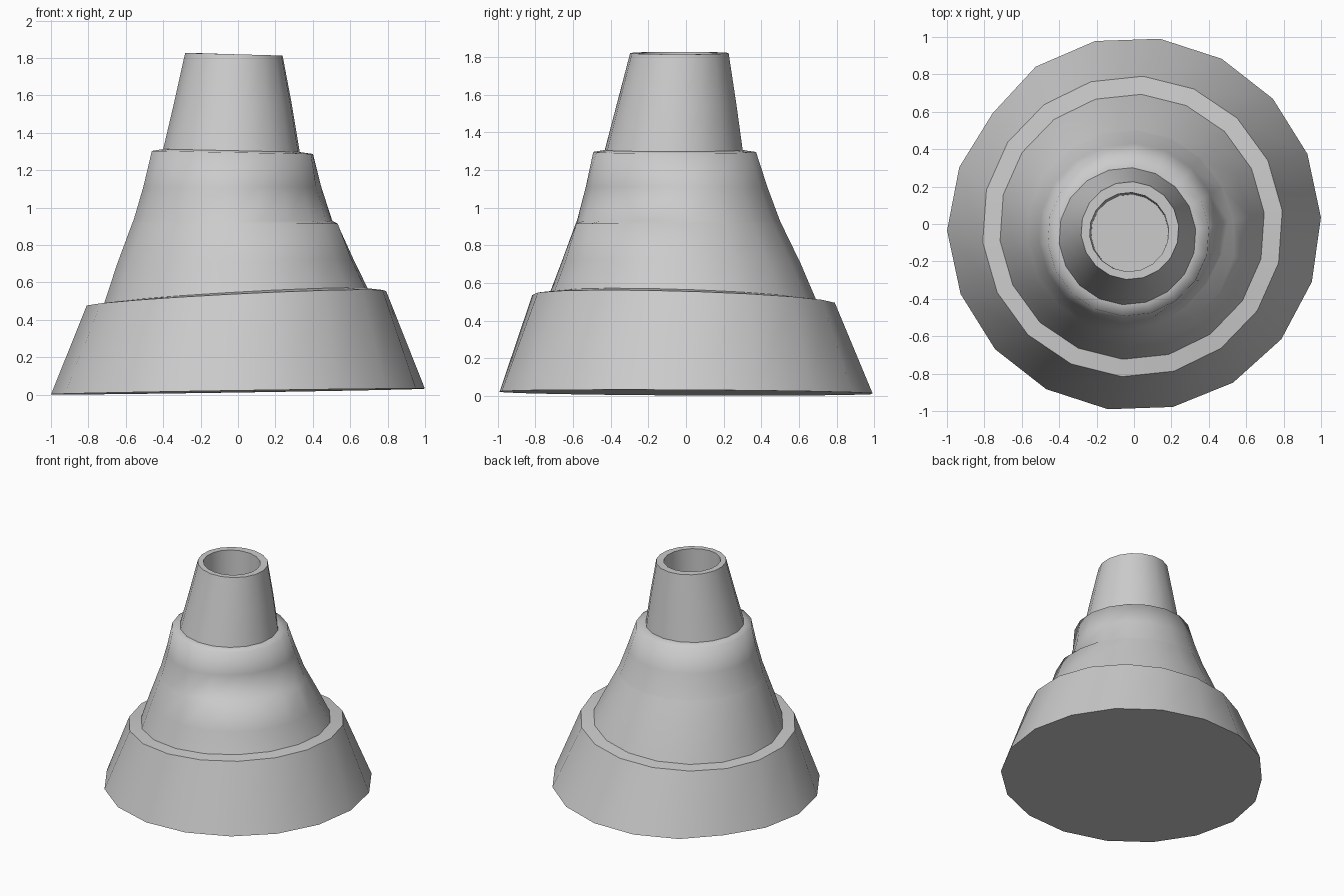
import bpy, bmesh
from math import sin, cos, radians

if "Cube" in bpy.data.objects:
    bpy.data.objects.remove(bpy.data.objects["Cube"])

SIDES = 18


def ring(cx, cy, r, z, phase=6, tilt=0.0, direction=0, shape=None):
    """One slightly tilted, optionally dented ring of points."""
    pts = []
    for i in range(SIDES):
        d = phase + i * 360 / SIDES
        a = radians(d)
        rr = r * (shape(d) if shape else 1)
        pts.append((cx + rr * cos(a), cy + rr * sin(a),
                    z + tilt * cos(a - radians(direction))))
    return pts


def loft(name, rings, cap_start=False, cap_end=False, angle=40):
    bm = bmesh.new()
    loops = [[bm.verts.new(p) for p in r] for r in rings]
    for lo, hi in zip(loops, loops[1:]):
        for i in range(SIDES):
            j = (i + 1) % SIDES
            bm.faces.new((lo[i], lo[j], hi[j], hi[i]))
    if cap_start:
        bm.faces.new(loops[0][::-1])
    if cap_end:
        bm.faces.new(loops[-1])
    mesh = bpy.data.meshes.new(name)
    bm.to_mesh(mesh)
    bm.free()
    obj = bpy.data.objects.new(name, mesh)
    bpy.context.collection.objects.link(obj)
    bpy.ops.object.select_all(action='DESELECT')
    obj.select_set(True)
    bpy.context.view_layer.objects.active = obj
    bpy.ops.object.shade_smooth_by_angle(angle=radians(angle))
    return obj


def quarter(amount):
    """Push the front right quarter in or out by a fraction."""
    def f(d):
        off = abs((d - 322 + 180) % 360 - 180)
        return 1 + amount * max(0, cos(radians(min(90, off * 1.7))))
    return f


def base_outline(d):
    # flattened back left corner
    off = abs((d - 145 + 180) % 360 - 180)
    return 1 - 0.045 * max(0, 1 - off / 28)


# shared seams between the parts
base_seam = ring(-0.01, -0.015, 0.71, 0.525, 6, 0.047, -30)
neck_seam = ring(-0.035, -0.065, 0.367, 1.305, 6, 0.008, 180)

# broad lower skirt with its ledge
loft("base_skirt", [
    ring(0, 0, 1.0, 0.017, 2, 0.016, -20, base_outline),
    ring(-0.008, -0.013, 0.805, 0.515, 6, 0.047, -30),
    base_seam,
], cap_start=True)

# tapering middle with a step in the front right quarter
loft("middle_body", [
    base_seam,
    ring(-0.015, -0.025, 0.635, 0.71, 6, 0.015, -30, quarter(0.01)),
    ring(-0.022, -0.04, 0.547, 0.915, 6, 0, 0, quarter(0.06)),
    ring(-0.022, -0.04, 0.540, 0.93, 6, 0, 0, quarter(-0.08)),
    ring(-0.026, -0.05, 0.483, 1.11, 6, 0, 0, quarter(-0.07)),
    ring(-0.03, -0.06, 0.433, 1.295, 6, 0.008, 180),
    neck_seam,
], angle=85)

# hollow neck with rim and inner floor
loft("neck", [
    neck_seam,
    ring(-0.028, -0.05, 0.318, 1.55, 6),
    ring(-0.022, -0.035, 0.262, 1.82, 6, 0.007, 180),
    ring(-0.026, -0.043, 0.212, 1.82, 6, 0.007, 180),
    ring(-0.023, -0.048, 0.207, 1.5, 6),
], cap_end=True)
